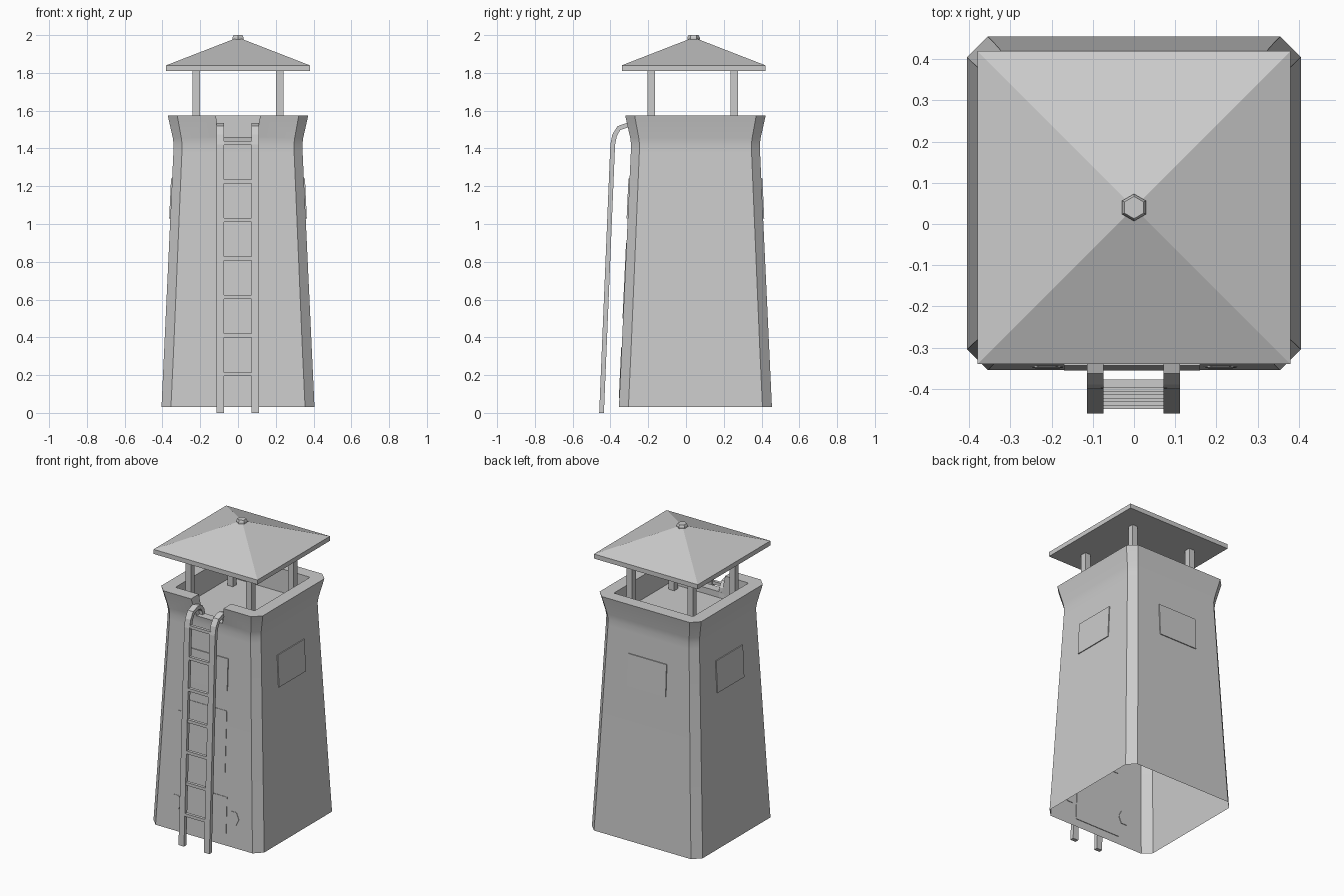
import bpy, bmesh, math
from mathutils import Vector, Matrix

if "Cube" in bpy.data.objects:
    bpy.data.objects.remove(bpy.data.objects["Cube"])

grey = bpy.data.materials.new("plain grey")
grey.diffuse_color = (0.6, 0.6, 0.6, 1)
grey.use_nodes = True
grey.node_tree.nodes["Principled BSDF"].inputs["Base Color"].default_value = grey.diffuse_color
CY = 0.05  # tower centre in y


def add(name, bm, smooth=False):
    bmesh.ops.recalc_face_normals(bm, faces=bm.faces)
    me = bpy.data.meshes.new(name)
    bm.to_mesh(me)
    bm.free()
    ob = bpy.data.objects.new(name, me)
    bpy.context.collection.objects.link(ob)
    me.materials.append(grey)
    bpy.ops.object.select_all(action='DESELECT')
    ob.select_set(True)
    bpy.context.view_layer.objects.active = ob
    if smooth:
        bpy.ops.object.shade_smooth_by_angle(angle=math.radians(30))
    return ob


def loft(rings):
    """Join equal-length point rings and cap both ends."""
    bm = bmesh.new()
    vs = [[bm.verts.new(p) for p in r] for r in rings]
    n = len(vs[0])
    for a, b in zip(vs, vs[1:]):
        for i in range(n):
            bm.faces.new((a[i], a[(i + 1) % n], b[(i + 1) % n], b[i]))
    bm.faces.new(vs[0])
    bm.faces.new(vs[-1])
    return bm


def octagon(h, z, c):
    """Square ring with cut corners."""
    k = h - c
    return [(x, CY + y, z) for x, y in ((k, -h), (h, -k), (h, k), (k, h),
                                       (-k, h), (-h, k), (-h, -k), (-k, -h))]


def square(h, z, y=CY):
    return [(-h, y - h, z), (h, y - h, z), (h, y + h, z), (-h, y + h, z)]


def box(name, x0, x1, y0, y1, z0, z1):
    return add(name, loft([[(x0, y0, z), (x1, y0, z), (x1, y1, z), (x0, y1, z)]
                           for z in (z0, z1)]))


# Tapered tower body with flared parapet and sunken deck
body = loft([octagon(.405, .03, .05), octagon(.391, .33, .05), octagon(.342, 1.38, .045),
             octagon(.341, 1.42, .045), octagon(.345, 1.455, .045), octagon(.372, 1.575, .05),
             octagon(.29, 1.575, .004), octagon(.29, 1.42, .004)])

# Gap in the front parapet for the ladder
notch = add("notch_cutter", loft([[(-w, -.5, z), (w, -.5, z), (w, -.2, z), (-w, -.2, z)]
                                  for w, z in ((.095, 1.46), (.13, 1.63))]))
notch.hide_render = True
notch.hide_viewport = False
tower = add("tower_body", body)
mod = tower.modifiers.new("notch", 'BOOLEAN')
mod.object = notch
mod.operation = 'DIFFERENCE'
mod.solver = 'EXACT'
bpy.ops.object.modifier_apply(modifier="notch")
bpy.data.objects.remove(notch)

# The underside is open
bm = bmesh.new()
bm.from_mesh(tower.data)
low = [f for f in bm.faces if f.calc_center_median().z < .04]
bmesh.ops.delete(bm, geom=low, context='FACES_ONLY')
bm.to_mesh(tower.data)
bm.free()
bpy.ops.object.shade_smooth_by_angle(angle=math.radians(30))


# Thin wall panels that follow the slope of each side
def panel(name, side, outline, lift=.006):
    rot = Matrix.Rotation(side * math.pi / 2, 4, 'Z')
    rings = []
    for off in (-.004, lift):
        ring = []
        for x, z in outline:
            h = .405 + (z - .03) * (.342 - .405) / 1.35
            ring.append(rot @ Vector((x, -h - off, z)) + Vector((0, CY, 0)))
        rings.append(ring)
    add(name, loft(rings))


def rect(x0, x1, z0, z1):
    return [(x0, z0), (x1, z0), (x1, z1), (x0, z1)]


for side in range(4):
    panel("upper_panel", side, rect(-.14, .14, 1.03, 1.24))
panel("middle_panel", 0, rect(-.15, .14, .5, .9), .003)
panel("lower_panel", 0, rect(-.17, .16, .08, .345), .003)
for cx, cz in ((-.2, .77), (-.21, .22), (.21, .22)):
    panel("wall_patch", 0, [(cx + .04 * math.cos(a * math.pi / 3), cz + .05 * math.sin(a * math.pi / 3))
                            for a in range(6)], .003)

# Roof posts
for x in (-.222, .222):
    for y in (-.185, .255):
        box("roof_post", x - .02, x + .02, y - .02, y + .02, 1.41, 1.82)

# Pyramid roof and its hexagonal finial
add("roof", loft([square(.38, 1.81, .04), square(.38, 1.84, .04), square(.012, 1.983, .04)]))


def hexagon(r, z):
    return [(r * math.sin(a * math.pi / 3), .04 + r * math.cos(a * math.pi / 3), z) for a in range(6)]


add("finial", loft([hexagon(.025, 1.96), hexagon(.033, 1.978), hexagon(.033, 1.988), hexagon(.027, 2)]))

# Ladder rails: a flat bar swept along a hooked path
path = [(-.447, 0), (-.388, 1.42), (-.378, 1.47), (-.355, 1.508), (-.31, 1.523),
        (-.275, 1.515), (-.255, 1.485), (-.25, 1.42)]
for cx in (-.094, .092):
    rings = []
    for i, (y, z) in enumerate(path):
        a, b = path[max(i - 1, 0)], path[min(i + 1, len(path) - 1)]
        t = Vector((b[0] - a[0], b[1] - a[1])).normalized() * .0125
        if i == 0:
            t = Vector((0, .0125))  # square foot on the ground
        rings.append([(cx + sx * .02, y - s * t.y, z + s * t.x)
                      for sx, s in ((-1, -1), (1, -1), (1, 1), (-1, 1))])
    add("ladder_rail", loft(rings))

# Ladder rungs
for i in range(7):
    z = .205 + i * .204
    y = -.447 + z * .0415
    box("ladder_rung", -.08, .08, y - .01, y + .01, z - .01, z + .01)
